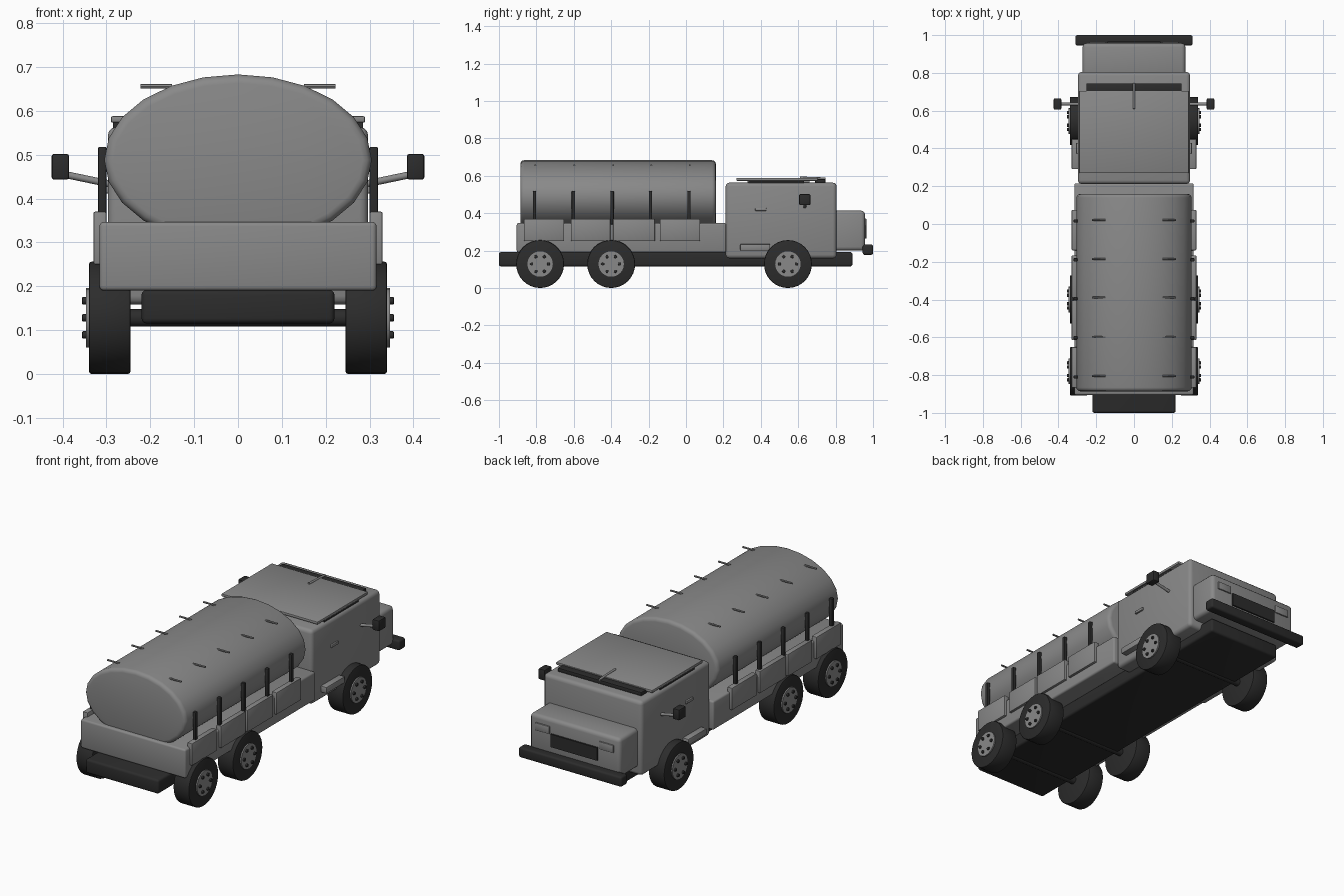
import bpy, math
from mathutils import Vector

if "Cube" in bpy.data.objects:
    bpy.data.objects.remove(bpy.data.objects["Cube"])


def material(name, v):
    m = bpy.data.materials.new(name)
    m.diffuse_color = (v, v, v, 1)
    m.use_nodes = True
    m.node_tree.nodes["Principled BSDF"].inputs["Base Color"].default_value = m.diffuse_color
    return m


GREY = material("body grey", 0.25)
DARK = material("dark rubber", 0.025)


def finish(ob, name, mat, bevel=0, segments=3, angle=35):
    ob.name = name
    ob.data.materials.append(mat)
    bpy.ops.object.transform_apply(location=False, rotation=True, scale=True)
    if bevel:
        mod = ob.modifiers.new("bevel", "BEVEL")
        mod.width, mod.segments = bevel, segments
        mod.limit_method, mod.angle_limit = "ANGLE", math.radians(40)
        bpy.ops.object.modifier_apply(modifier="bevel")
    bpy.ops.object.shade_smooth_by_angle(angle=math.radians(angle))
    return ob


def box(name, x, y, z, mat, bevel=0, segments=3):
    """Box from (min, max) ranges on each axis."""
    bpy.ops.mesh.primitive_cube_add(size=1, location=[(a + b) / 2 for a, b in (x, y, z)])
    ob = bpy.context.object
    ob.scale = [b - a for a, b in (x, y, z)]
    return finish(ob, name, mat, bevel, segments)


def rod(name, p, q, r, mat, sides=12, bevel=0):
    """Cylinder between two points."""
    p, q = Vector(p), Vector(q)
    bpy.ops.mesh.primitive_cylinder_add(vertices=sides, radius=r, depth=(q - p).length,
                                        location=(p + q) / 2)
    ob = bpy.context.object
    ob.rotation_euler = (q - p).to_track_quat("Z", "Y").to_euler()
    return finish(ob, name, mat, bevel, 2)


def span(side, a, b):
    return tuple(sorted((side * a, side * b)))


# Chassis, load bed and cab
box("chassis", (-0.22, 0.22), (-1.0, 0.89), (0.115, 0.192), DARK, 0.012)
box("load_bed", (-0.316, 0.316), (-0.905, 0.215), (0.19, 0.347), GREY, 0.01)
box("cab", (-0.297, 0.297), (0.212, 0.805), (0.158, 0.563), GREY, 0.02)
box("hood", (-0.272, 0.272), (0.78, 0.957), (0.2, 0.413), GREY, 0.02)
box("front_bumper", (-0.31, 0.31), (0.945, 1.0), (0.177, 0.232), DARK, 0.01)
box("grille", (-0.14, 0.14), (0.95, 0.966), (0.265, 0.335), DARK)

# Raised roof panel, dark glass strips and wiper
box("roof_panel", (-0.29, 0.29), (0.27, 0.705), (0.573, 0.588), GREY, 0.004, 2)
box("roof_spacer", (-0.25, 0.25), (0.33, 0.66), (0.555, 0.575), GREY)
box("windscreen", (-0.252, 0.252), (0.69, 0.745), (0.56, 0.582), DARK, 0.004, 2)
rod("wiper", (0, 0.61, 0.59), (0, 0.745, 0.585), 0.006, GREY)

# Oval tank with rounded rims
bpy.ops.mesh.primitive_cylinder_add(vertices=24, radius=1, depth=1.045,
                                    location=(0, -0.363, 0.488),
                                    rotation=(math.pi / 2, 0, 0))
tank = bpy.context.object
tank.scale = (0.305, 0.195, 1)
finish(tank, "tank", GREY, 0.02, 3, 50)

POSTS = (-0.81, -0.602, -0.395, -0.19, 0.016)
PANELS = ((-0.866, -0.652), (-0.615, -0.405), (-0.39, -0.166), (-0.139, 0.075))
AXLES = (-0.78, -0.4, 0.545)

for s, label in ((1, "right"), (-1, "left")):
    # Cab details
    box(f"headlight_{label}", span(s, 0.15, 0.235), (0.95, 0.964), (0.33, 0.372), GREY, 0.003, 2)
    box(f"side_window_{label}", span(s, 0.24, 0.285), (0.335, 0.63), (0.553, 0.574), DARK)
    rod(f"mirror_arm_{label}", (s * 0.29, 0.635, 0.433), (s * 0.4, 0.635, 0.456), 0.008, GREY)
    box(f"mirror_{label}", span(s, 0.385, 0.425), (0.605, 0.665), (0.443, 0.502), DARK, 0.006, 2)
    box(f"door_handle_{label}", span(s, 0.29, 0.306), (0.37, 0.43), (0.412, 0.428), GREY, 0.003, 2)
    box(f"side_step_{label}", span(s, 0.28, 0.33), (0.29, 0.45), (0.2, 0.235), GREY, 0.005, 2)

    # Bed side panels, upright posts and tank grab bars
    for a, b in PANELS:
        box(f"side_panel_{label}", span(s, 0.3, 0.33), (a, b), (0.25, 0.37), GREY, 0.004, 2)
    for y in POSTS:
        box(f"post_{label}", span(s, 0.3, 0.319), (y - 0.009, y + 0.009), (0.34, 0.518), DARK, 0.003, 2)
        rod(f"grab_bar_{label}", (s * 0.15, y + 0.005, 0.656), (s * 0.222, y + 0.005, 0.656), 0.005, GREY, 8)

    # Wheels with hubs and six bolts each
    for y in AXLES:
        c = 0.128
        rod(f"tyre_{label}", (s * 0.245, y, c), (s * 0.34, y, c), 0.128, DARK, 32, 0.006)
        rod(f"hub_{label}", (s * 0.32, y, c), (s * 0.347, y, c), 0.068, GREY, 24)
        for i in range(6):
            a = i * math.pi / 3
            by, bz = y + 0.045 * math.cos(a), c + 0.045 * math.sin(a)
            rod(f"wheel_bolt_{label}", (s * 0.34, by, bz), (s * 0.356, by, bz), 0.009, DARK, 8, 0.003)
for y in AXLES:
    rod("axle", (-0.26, y, 0.128), (0.26, y, 0.128), 0.02, DARK)
